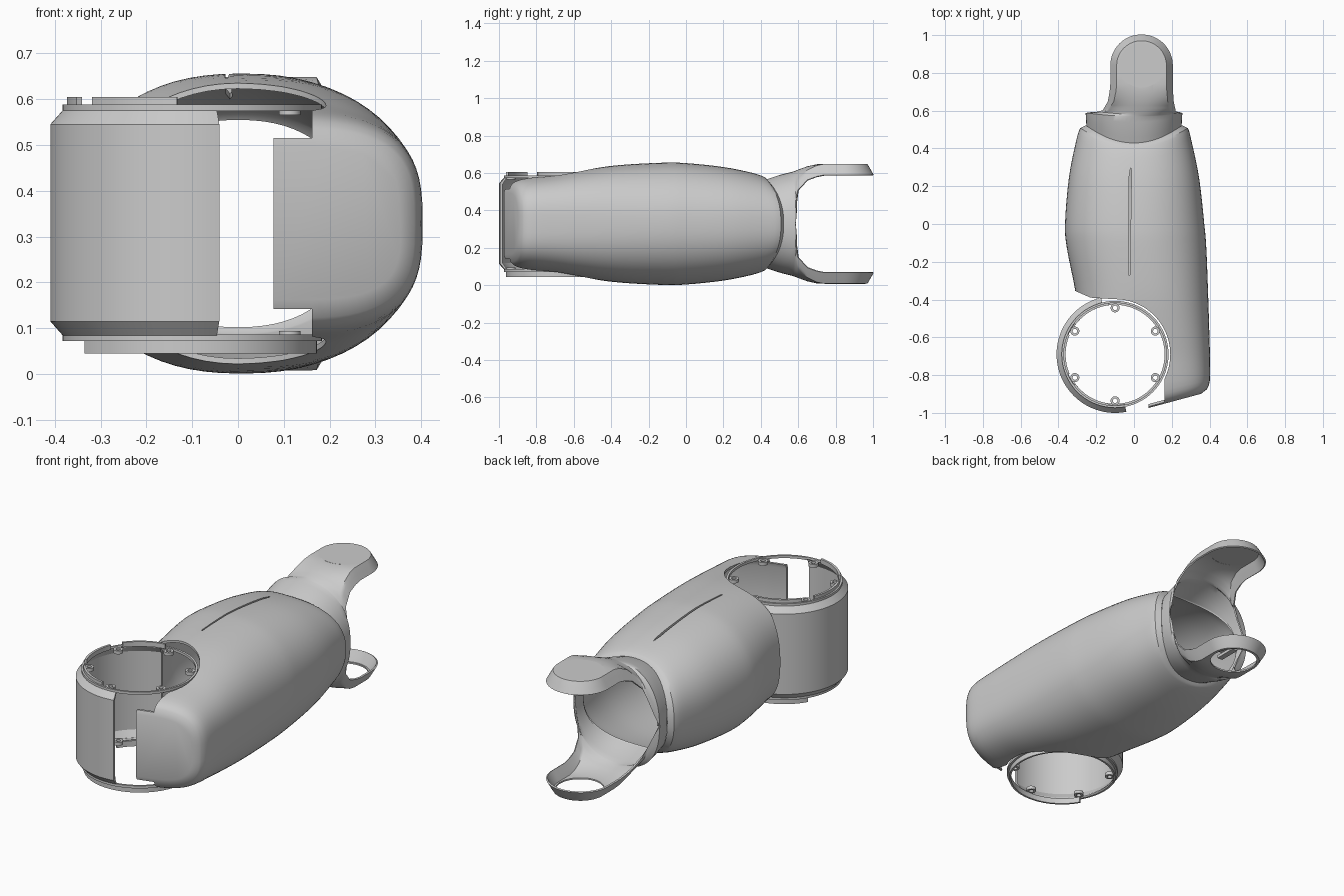
import bpy, bmesh, math
from math import sin, cos, pi, radians

if "Cube" in bpy.data.objects:
    bpy.data.objects.remove(bpy.data.objects["Cube"])

MID = 0.3285            # height of the horizontal symmetry plane
CX, CY = -0.10, -0.69   # axis of the round joint housing


def to_object(bm, name):
    bmesh.ops.remove_doubles(bm, verts=bm.verts[:], dist=1e-5)
    bmesh.ops.recalc_face_normals(bm, faces=bm.faces[:])
    me = bpy.data.meshes.new(name)
    bm.to_mesh(me)
    bm.free()
    ob = bpy.data.objects.new(name, me)
    bpy.context.collection.objects.link(ob)
    return ob


def prism(name, pts, z0, z1):
    bm = bmesh.new()
    lo = [bm.verts.new((x, y, z0)) for x, y in pts]
    hi = [bm.verts.new((x, y, z1)) for x, y in pts]
    bm.faces.new(lo[::-1])
    bm.faces.new(hi)
    for i in range(len(pts)):
        j = (i + 1) % len(pts)
        bm.faces.new((lo[i], lo[j], hi[j], hi[i]))
    return to_object(bm, name)


def circle(x, y, r, n=48):
    return [(x + r * cos(2 * pi * i / n), y + r * sin(2 * pi * i / n)) for i in range(n)]


def rect(x0, x1, y0, y1):
    return [(x0, y0), (x1, y0), (x1, y1), (x0, y1)]


def smooth(ob, angle=32):
    bpy.ops.object.select_all(action='DESELECT')
    bpy.context.view_layer.objects.active = ob
    ob.select_set(True)
    bpy.ops.object.convert(target='MESH')
    bpy.ops.object.shade_smooth_by_angle(angle=radians(angle))


def finish(ob, thickness=0, offset=-1, cutters=()):
    if thickness:
        s = ob.modifiers.new("shell", 'SOLIDIFY')
        s.thickness, s.offset = thickness, offset
    for c in cutters:
        c.hide_render = True
        b = ob.modifiers.new("cut", 'BOOLEAN')
        b.operation, b.solver, b.object = 'DIFFERENCE', 'EXACT', c
    smooth(ob)
    for c in cutters:
        bpy.data.objects.remove(c)


def revolve(name, prof, a0=0, a1=360, x=CX, y=CY, steps=72):
    """Closed (r, z) profile swept round a vertical axis, capped if partial."""
    bm = bmesh.new()
    rows = []
    for i in range(steps + 1):
        a = radians(a0 + (a1 - a0) * i / steps)
        rows.append([bm.verts.new((x + r * cos(a), y + r * sin(a), z)) for r, z in prof])
    n = len(prof)
    for p, q in zip(rows, rows[1:]):
        for k in range(n):
            bm.faces.new((p[k], p[(k + 1) % n], q[(k + 1) % n], q[k]))
    if a1 - a0 < 360:
        bm.faces.new(rows[0])
        bm.faces.new(rows[-1][::-1])
    ob = to_object(bm, name)
    smooth(ob)
    return ob


def band(r0, r1, z0, z1):
    return [(r0, z0), (r1, z0), (r1, z1), (r0, z1)]


def spow(v, e):
    return math.copysign(abs(v) ** e, v)


def lerp(table, y):
    for (a, *p), (b, *q) in zip(table, table[1:]):
        if y <= b:
            t = max(0, (y - a) / (b - a))
            return [u + (v - u) * t for u, v in zip(p, q)]
    return list(table[-1][1:])


# Main body: stations of y, left x, right x, top z, squareness
ST = [(-.93, -.15, .355, .495, 3.5), (-.915, -.2, .385, .535, 3.2), (-.86, -.25, .402, .568, 3),
      (-.7, -.28, .402, .592, 2.8), (-.55, -.29, .398, .617, 2.6), (-.36, -.31, .392, .642, 2.4),
      (-.13, -.355, .383, .655, 2.3), (0, -.365, .372, .653, 2.3), (.2, -.345, .345, .632, 2.3),
      (.35, -.31, .308, .602, 2.3), (.42, -.285, .285, .578, 2.3), (.432, -.255, .255, .562, 2.3)]


def catmull(a, b, c, d, t):
    return [.5 * (2 * q + (r - p) * t + (2 * p - 5 * q + 4 * r - s) * t * t
            + (3 * q - p - 3 * r + s) * t ** 3) for p, q, r, s in zip(a, b, c, d)]


bm = bmesh.new()
rows = []
SEG = 72
last = len(ST) - 1
for i in range(last + 1):
    linear = i in (0, last - 1)
    for k in range(1 if i == last or linear else 4):
        y, xl, xr, zt, n = catmull(ST[max(i - 1, 0)], ST[i], ST[min(i + 1, last)],
                                   ST[min(i + 2, last)], k / 4)
        row = []
        for s in range(SEG):
            a = 2 * pi * s / SEG
            c = spow(cos(a), 2 / n)
            x = (xl + xr) / 2 + (xr - xl) / 2 * c
            z = MID + (zt - MID) * spow(sin(a), 2 / n)
            yy = y + .09 * c * c * max(0, y / .43)                        # saddle-shaped rear rim
            yy += .27 * (x - .24) * min(1, max(0, (-.7 - y) / .2))        # slanted front face
            row.append(bm.verts.new((x, yy, z)))
        rows.append(row)
for p, q in zip(rows, rows[1:]):
    for s in range(SEG):
        t = (s + 1) % SEG
        bm.faces.new((p[s], p[t], q[t], q[s]))
bm.faces.new(rows[0])
body = to_object(bm, "body_shell")

# Openings in the body: joint recess, stepped front edge, top slit
arc = [(CX + .292 * cos(radians(a)), CY + .292 * sin(radians(a))) for a in range(90, -36, -5)]
recess = prism("recess_cutter", [(-.7, -.355), (-.31, -.355), (-.23, -.39)] + arc
               + [(.077, -.89), (.077, -1.2), (-.7, -1.2)], -.2, .9)
step_hi = prism("step_cutter_top", rect(-.2, .162, -1.2, -.78), .515, .9)
step_lo = prism("step_cutter_bottom", rect(-.2, .162, -1.2, -.78), -.2, .142)
slit = prism("slit_cutter", [(-.029, -.27), (-.022, -.27), (-.013, .28), (-.018, .3), (-.026, .25)], .6, .8)
finish(body, .012, -1, [recess, step_hi, step_lo, slit])

# Fork: cuff that splits into an upper and a lower arm with rounded ends
SHAPE = [(.43, .248, .562, 0), (.5, .250, .585, 0), (.57, .252, .603, 0), (.58, .252, .606, .46),
         (.60, .252, .614, .69), (.65, .25, .632, .9), (.70, .25, .643, .97),
         (.74, .25, .645, 1), (.84, .25, .645, 1)]
N = 20
US = [i / N for i in range(-N, N + 1)]


def arm_z(u, top):
    u = abs(u)
    return top if u <= .8 else top - (top - .588) * (u - .8) / .2


def fork_point(u, y):
    w, top, b = lerp(SHAPE, y)
    ph = (1 - u) * pi / 2
    ex, ez = w * spow(cos(ph), .87), MID + (top - MID) * max(0, sin(ph)) ** .87
    x = ex * (1 - b) + (.04 + .162 * u) * b
    z = ez * (1 - b) + arm_z(u, top) * b
    return x, y + .09 * (ex / w) ** 2 * max(0, (.6 - y) / .17), z


bm = bmesh.new()
YS = [.43, .46, .5, .54, .57, .574, .58, .59, .60, .615, .63, .65, .675, .70, .74, .79, .84]
for side in (1, -1):
    grids = [[[fork_point(u, y) for u in US] for y in YS]]
    grids.append([[(.04 + .162 * u * cos(t), .84 + .16 * u * sin(t), arm_z(u, .645))
                   for u in US[N:]] for t in [pi * k / 32 for k in range(33)]])
    for g in grids:
        vs = [[bm.verts.new((x, y, MID + side * (z - MID))) for x, y, z in r] for r in g]
        for p, q in zip(vs, vs[1:]):
            for a, b, c, d in zip(p, p[1:], q[1:], q):
                if a.co == d.co or (a.co - d.co).length < 1e-6:
                    bm.faces.new((a, b, c))
                else:
                    bm.faces.new((a, b, c, d))
fork = to_object(bm, "fork")
finish(fork, .008, 0, [prism("hub_hole_cutter", circle(.04, .84, .118), -.2, .9)])
hub = prism("upper_hub_cover", circle(.04, .84, .118), .641, .649)
smooth(hub)

# Small latch prongs inside the cuff
for dz in (-.02, .02):
    latch = prism("latch_prong", rect(-.235, -.205, .42, .54), MID + dz - .008, MID + dz + .008)

# Round joint housing with chamfered rims, open towards the body
revolve("housing_wall", [(.272, .072), (.31, .115), (.31, .545), (.272, .588),
                         (.268, .582), (.296, .54), (.296, .12), (.268, .078)], 104, 281)
revolve("upper_rim", band(.272, .283, .574, .588))
revolve("lower_rim", band(.272, .283, .072, .086))
revolve("lower_flange", band(.262, .272, .045, .075), -150, 150)

# Locating tabs on the upper rim
for a in (97, 157, 217):
    revolve("rim_tab", band(.262, .274, .58, .605), a, a + 46, steps=16)

# Screw bosses inside both rims
for k in range(6):
    a = radians(30 + 60 * k)
    for z in (.566, .076):
        revolve("screw_boss", band(.012, .024, z, z + .018),
                x=CX + .246 * cos(a), y=CY + .246 * sin(a), steps=20)
